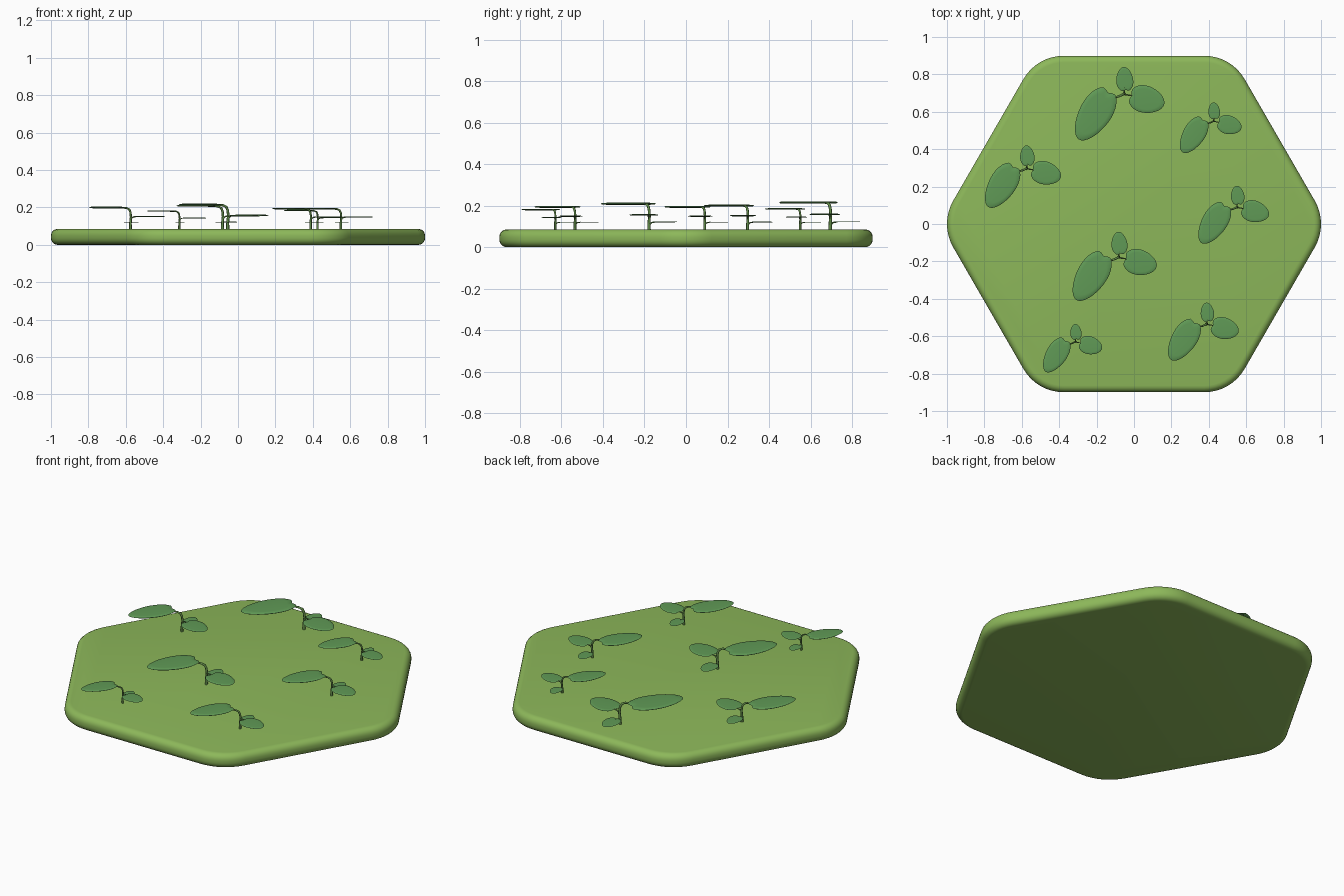
import bpy, bmesh, math
from mathutils import Vector

if "Cube" in bpy.data.objects:
    bpy.data.objects.remove(bpy.data.objects["Cube"])


def mat(name, rgb):
    m = bpy.data.materials.new(name)
    lin = [((c / 255 + 0.055) / 1.055) ** 2.4 for c in rgb]
    m.diffuse_color = (*lin, 1)
    m.use_nodes = True
    m.node_tree.nodes["Principled BSDF"].inputs["Base Color"].default_value = m.diffuse_color
    return m


GROUND = mat("grass green", (141, 184, 90))
LEAF = mat("leaf green", (96, 154, 86))
STEM = mat("stem green", (96, 138, 72))


def finish(bm, name, material, angle=40):
    bmesh.ops.recalc_face_normals(bm, faces=bm.faces)
    me = bpy.data.meshes.new(name)
    bm.to_mesh(me)
    bm.free()
    ob = bpy.data.objects.new(name, me)
    bpy.context.collection.objects.link(ob)
    me.materials.append(material)
    bpy.ops.object.select_all(action='DESELECT')
    ob.select_set(True)
    bpy.context.view_layer.objects.active = ob
    bpy.ops.object.shade_smooth_by_angle(angle=math.radians(angle))
    return ob


def bridge(bm, a, b):
    n = len(a)
    for i in range(n):
        bm.faces.new((a[i], a[(i + 1) % n], b[(i + 1) % n], b[i]))


# Hexagonal tile with rounded corners and rounded rim
def hex_tile(height=0.085, corner=0.25, rim=0.036, seg=5):
    bm = bmesh.new()
    prof = []
    for i in range(seg + 1):
        a = math.pi / 2 * i / seg
        prof.append((rim * (1 - math.sin(a)), rim * (1 - math.cos(a))))
    prof += [(d, height - z) for d, z in reversed(prof)]
    rings = []
    for d, z in prof:
        ring = []
        for k in range(6):
            c = math.radians(60 * k)
            for j in range(9):
                t = c + math.radians(-30 + 60 * j / 8)
                r = corner - d
                ring.append(bm.verts.new((0.75 * math.cos(c) + r * math.cos(t),
                                          0.75 * math.sin(c) + r * math.sin(t), z)))
        rings.append(ring)
    for a, b in zip(rings, rings[1:]):
        bridge(bm, a, b)
    bm.faces.new(rings[0])
    bm.faces.new(rings[-1])
    finish(bm, "hex_tile", GROUND)


# Flat heart-based leaf, slightly domed
def leaf(name, centre, a, b, angle, thick):
    bm = bmesh.new()
    n = 32
    ca, sa = math.cos(angle), math.sin(angle)

    def ring(f, z):
        out = []
        for i in range(n):
            t = 2 * math.pi * i / n
            x = a * math.cos(t) + 0.16 * a * math.exp(-((t - math.pi) / 0.25) ** 2)
            y = b * math.sin(t) * (1 - 0.15 * math.cos(t))
            x, y = x * f, y * f
            out.append(bm.verts.new((centre[0] + x * ca - y * sa,
                                     centre[1] + x * sa + y * ca, centre[2] + z)))
        return out
    rings = [ring(0.75, -thick * 0.5), ring(0.95, -thick * 0.35), ring(1, 0),
             ring(0.95, thick * 0.35), ring(0.75, thick * 0.5)]
    for p, q in zip(rings, rings[1:]):
        bridge(bm, p, q)
    bm.faces.new(rings[0])
    bm.faces.new(rings[-1])
    finish(bm, name, LEAF, 60)


# Tube swept along points with tapering radius
def tube(bm, pts, radii, n=8):
    pts = [Vector(p) for p in pts]
    rings = []
    for i, p in enumerate(pts):
        d = (pts[min(i + 1, len(pts) - 1)] - pts[max(i - 1, 0)]).normalized()
        u = d.cross(Vector((0.7, -0.7, 0.1))).normalized()
        v = d.cross(u)
        rings.append([bm.verts.new(p + radii[i] * (math.cos(2 * math.pi * k / n) * u
                                                   + math.sin(2 * math.pi * k / n) * v))
                      for k in range(n)])
    for p, q in zip(rings, rings[1:]):
        bridge(bm, p, q)
    bm.faces.new(rings[0])
    bm.faces.new(rings[-1])


# Leaves: label, centre, half length, half width, direction, thickness
LEAVES = [("large", (-0.155, -0.107, 0.100), 0.160, 0.085, 238, 0.011),
          ("medium", (0.122, -0.030, 0.043), 0.098, 0.072, -15, 0.007),
          ("small", (0.005, 0.078, 0.007), 0.067, 0.045, 95, 0.004)]


def plant(i, x, y, s):
    def P(p):
        return (x + s * p[0], y + s * p[1], 0.115 + s * p[2])
    for label, c, a, b, ang, th in LEAVES:
        leaf(f"{label}_leaf_{i}", P(c), a * s, b * s, math.radians(ang), th * s)
    # stem with side stalks
    bm = bmesh.new()
    main = [(0, 0, 0), (0.003, 0.002, 0.04), (0, 0, 0.07), (-0.008, -0.004, 0.088),
            (-0.025, -0.012, 0.097), (-0.095, -0.03, 0.099)]
    tube(bm, [(x, y, 0.075)] + [P(p) for p in main],
         [s * r for r in (0.009, 0.008, 0.007, 0.007, 0.007, 0.006, 0.004)])
    tube(bm, [P(p) for p in ((0, 0, 0.015), (0.008, -0.002, 0.034), (0.02, -0.005, 0.041),
                             (0.05, -0.01, 0.043))], [s * r for r in (0.005, 0.005, 0.004, 0.003)])
    tube(bm, [P(p) for p in ((0, 0, -0.01), (0.002, 0.012, 0.003), (0.004, 0.035, 0.007))],
         [s * r for r in (0.005, 0.004, 0.003)])
    finish(bm, f"stem_{i}", STEM, 50)


hex_tile()
SPOTS = [(-0.055, 0.695, 1.0), (0.425, 0.55, 0.69), (-0.575, 0.297, 0.85),
         (0.55, 0.09, 0.79), (-0.083, -0.178, 0.94), (0.388, -0.535, 0.79),
         (-0.314, -0.63, 0.66)]
for i, (x, y, s) in enumerate(SPOTS):
    plant(i + 1, x, y, s)
